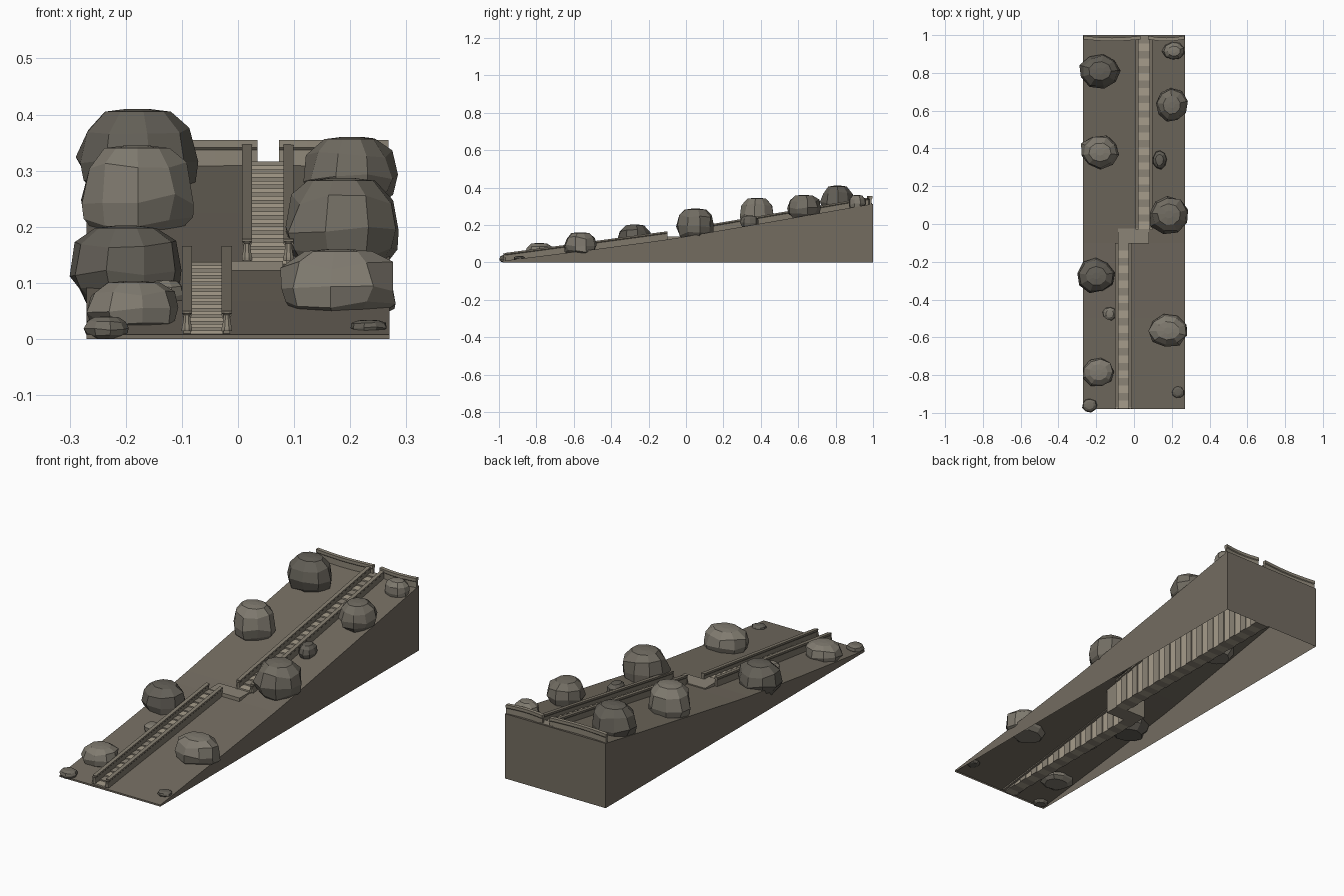
import bpy, math, random

if "Cube" in bpy.data.objects:
    bpy.data.objects.remove(bpy.data.objects["Cube"])

random.seed(4)


def material(name, r, g, b):
    m = bpy.data.materials.new(name)
    m.diffuse_color = (r, g, b, 1)
    m.use_nodes = True
    m.node_tree.nodes["Principled BSDF"].inputs["Base Color"].default_value = m.diffuse_color
    return m


EARTH = material("earth", 0.172, 0.150, 0.118)
STEP_LIGHT = material("step_light", 0.38, 0.335, 0.26)
STEP_DARK = material("step_dark", 0.26, 0.23, 0.18)
RAIL = material("rail_stone", 0.215, 0.190, 0.148)
COPING = material("parapet_stone", 0.27, 0.24, 0.187)
ROCKS = [material("rock_dark", 0.125, 0.115, 0.095),
         material("rock_mid", 0.165, 0.150, 0.122),
         material("rock_light", 0.215, 0.196, 0.160)]


def mesh_object(name, verts, faces, mat):
    me = bpy.data.meshes.new(name)
    me.from_pydata(verts, [], faces)
    me.update()
    me.materials.append(mat)
    ob = bpy.data.objects.new(name, me)
    bpy.context.collection.objects.link(ob)
    return ob


def loft(name, rings, mat):
    """Skin closed rings of equal length and cap both ends."""
    n = len(rings[0])
    verts = [v for ring in rings for v in ring]
    faces = [(k * n + i, k * n + (i + 1) % n, (k + 1) * n + (i + 1) % n, (k + 1) * n + i)
             for k in range(len(rings) - 1) for i in range(n)]
    faces.append(tuple(reversed(range(n))))
    faces.append(tuple(range((len(rings) - 1) * n, len(rings) * n)))
    return mesh_object(name, verts, faces, mat)


def box(name, x0, x1, y0, y1, z0, z1, mat):
    return loft(name, [[(x0, y0, z), (x1, y0, z), (x1, y1, z), (x0, y1, z)] for z in (z0, z1)], mat)


# Hill: hollow wedge, open underneath, slightly steeper above the landing
W = 0.27
profile = [(-0.98, 0.008), (-0.5, 0.068), (-0.1, 0.122), (0.0, 0.138), (0.5, 0.225), (1.0, 0.313)]
verts, faces = [], []
for y, z in profile:
    verts += [(-W, y, 0), (-W, y, z), (W, y, z), (W, y, 0)]
for k in range(len(profile) - 1):
    a = 4 * k
    for i in range(3):
        faces.append((a + i, a + i + 1, a + 5 + i, a + 4 + i)[::-1])
last = 4 * (len(profile) - 1)
faces += [(0, 3, 2, 1), (last, last + 1, last + 2, last + 3)]
mesh_object("hill", verts, faces, EARTH)


# Stair flights: steps are blocks standing on the ground, alternating in width and shade
def flight(name, x0, x1, y0, y1, z0, z1, count):
    d = (y1 - y0) / count
    for i in range(count):
        e = 0.004 * (i % 2)
        top = z0 + (z1 - z0) * (i + 1) / count
        box(name, x0 - e, x1 + e, y0 + i * d, y0 + (i + 1) * d, 0.001, top,
            STEP_DARK if i % 2 else STEP_LIGHT)


# Stair rails: low wall with wider coping, following the slope
def rail(name, x, y0, y1, z0, z1, h0, h1):
    def ring(y, z, h):
        sec = [(-0.006, -0.012), (0.006, -0.012), (0.006, h - 0.012), (0.009, h - 0.008),
               (0.009, h), (-0.009, h), (-0.009, h - 0.008), (-0.006, h - 0.012)]
        return [(x + px, y, z + pz) for px, pz in sec]
    loft(name, [ring(y1, z1, h1), ring(y0, z0, h0)], RAIL)
    # Flared newel at the foot
    rings = []
    for r, t in ((0.010, 0), (0.010, 0.15), (0.0075, 0.5), (0.006, 0.9), (0.009, 1.0)):
        rings.append([(x + r * math.cos(a * math.pi / 4 + 0.39),
                       y0 - 0.003 + r * math.sin(a * math.pi / 4 + 0.39),
                       z0 + (h0 - 0.004) * t) for a in range(8)])
    loft("newel_post", rings, COPING)


flight("lower_step", -0.085, -0.027, -0.975, -0.1, 0.009, 0.137, 22)
flight("upper_step", 0.022, 0.086, -0.027, 0.995, 0.139, 0.316, 26)
box("landing", -0.085, 0.08, -0.102, -0.025, 0.001, 0.139, STEP_DARK)

for x in (-0.091, -0.020):
    rail("lower_rail", x, -0.968, -0.1, 0.014, 0.128, 0.036, 0.038)
for x in (0.016, 0.090):
    rail("upper_rail", x, -0.02, 0.985, 0.14, 0.312, 0.038, 0.036)


# Terrace parapets at the top, gently bowed towards the front
def parapet(name, x0, x1):
    rings = []
    sec = [(-0.008, 0.303), (-0.008, 0.337), (-0.012, 0.341), (-0.012, 0.355),
           (0.006, 0.355), (0.006, 0.341), (0.003, 0.337), (0.003, 0.303)]
    for i in range(9):
        t = i / 8
        y = 0.99 - 0.010 * math.sin(math.pi * t)
        rings.append([(x0 + (x1 - x0) * t, y + py, pz) for py, pz in sec])
    loft(name, rings, COPING)


parapet("left_parapet", -0.268, 0.035)
parapet("right_parapet", 0.073, 0.268)


# Boulders: faceted lumps with flattened crowns
def boulder(x, y, rx, ry, z0, z1, shade, n=9):
    phase = random.random() * 6
    rings = []
    for r, t in ((0.66, 0), (0.9, 0.17), (1.0, 0.42), (0.89, 0.76), (0.56, 0.97), (0.2, 1.0)):
        ring = []
        for i in range(n):
            a = phase + 2 * math.pi * i / n
            j = random.uniform(0.91, 1.08) if t < 0.9 else 1
            dz = random.uniform(-0.06, 0.06) if 0 < t < 0.9 else 0
            ring.append((x + rx * r * j * math.cos(a), y + ry * r * j * math.sin(a),
                         z0 + (z1 - z0) * (t + dz)))
        rings.append(ring)
    loft("boulder", rings, ROCKS[shade])


for b in [(-0.18, 0.81, 0.108, 0.090, 0.25, 0.41, 0),
          (-0.18, 0.38, 0.106, 0.090, 0.18, 0.345, 2),
          (-0.20, -0.275, 0.099, 0.090, 0.06, 0.202, 0),
          (-0.187, -0.785, 0.086, 0.077, 0.015, 0.103, 2),
          (-0.235, -0.96, 0.040, 0.036, 0.001, 0.04, 1),
          (0.212, 0.915, 0.060, 0.048, 0.275, 0.36, 2),
          (0.200, 0.63, 0.083, 0.088, 0.235, 0.36, 1),
          (0.185, 0.05, 0.110, 0.103, 0.125, 0.287, 1),
          (0.180, -0.565, 0.110, 0.088, 0.04, 0.16, 2),
          (0.233, -0.89, 0.033, 0.032, 0.010, 0.034, 0),
          (0.135, 0.34, 0.038, 0.052, 0.185, 0.25, 0),
          (-0.128, -0.475, 0.037, 0.037, 0.055, 0.105, 2)]:
    boulder(*b)
